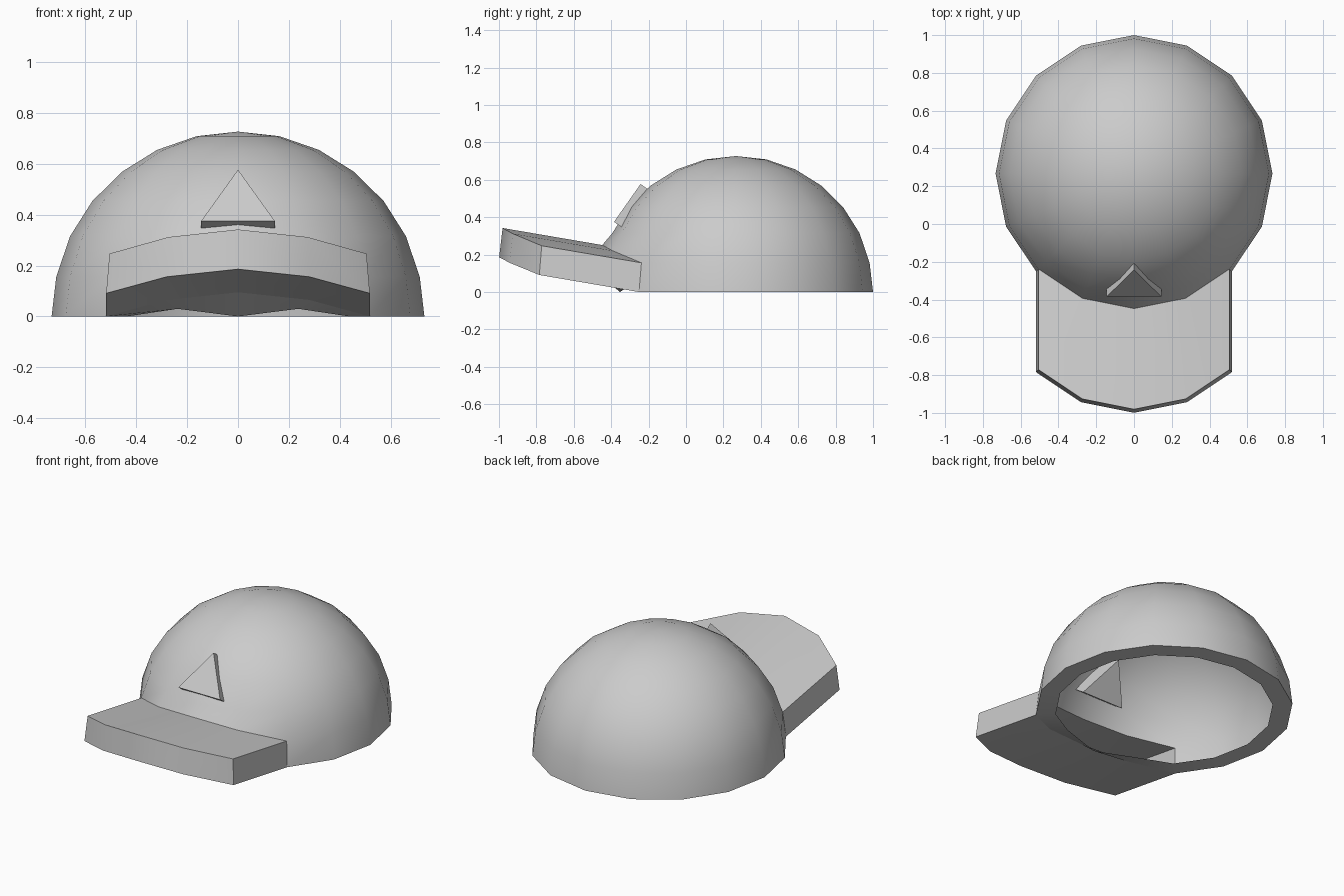
import bpy, bmesh
from math import sin, cos, pi

if "Cube" in bpy.data.objects:
    bpy.data.objects.remove(bpy.data.objects["Cube"])

SIDES, RINGS = 16, 7
R_OUT, R_IN, CY, HEIGHT = 0.733, 0.62, 0.267, 0.727
ARCH = {0: 0.095, 1: 0.065, 15: 0.065}   # lift of the front rim above the brim
RIM_Z = {1: 0.03, 15: 0.03}              # lift of the rim's inner edge


def shell_point(ring, k):
    """Point on the dome; k = 0 is the front, counted towards +x."""
    lat, lon = ring * pi / 2 / RINGS, k * 2 * pi / SIDES
    lift = ARCH.get(k % SIDES, 0) if ring < 2 else 0
    r = R_OUT * cos(lat)
    z = 0.156 if ring == 1 else HEIGHT * sin(lat)
    return (r * sin(lon), CY - r * cos(lon), z + lift)


def finish(name, bm, smooth):
    bmesh.ops.recalc_face_normals(bm, faces=bm.faces)
    mesh = bpy.data.meshes.new(name)
    bm.to_mesh(mesh)
    bm.free()
    obj = bpy.data.objects.new(name, mesh)
    bpy.context.collection.objects.link(obj)
    if smooth:
        bpy.ops.object.select_all(action='DESELECT')
        bpy.context.view_layer.objects.active = obj
        obj.select_set(True)
        bpy.ops.object.shade_smooth_by_angle(angle=pi / 5)
    return obj


# Thin dome shell, open where the brim joins
bm = bmesh.new()
rows = [[bm.verts.new(shell_point(j, k)) for k in range(SIDES)] for j in range(RINGS)]
pole = bm.verts.new((0, CY, HEIGHT))
for k in range(SIDES):
    n = (k + 1) % SIDES
    for j in range(RINGS - 1):
        if j == 0 and k in (14, 15, 0, 1):
            continue
        bm.faces.new((rows[j][k], rows[j][n], rows[j + 1][n], rows[j + 1][k]))
    bm.faces.new((rows[-1][k], rows[-1][n], pole))

# Flat rim turned inwards along the bottom edge
inner = []
for k in range(SIDES):
    a = k * 2 * pi / SIDES
    inner.append(bm.verts.new((R_IN * sin(a), CY - R_IN * cos(a), RIM_Z.get(k, 0))))
for k in range(SIDES):
    n = (k + 1) % SIDES
    bm.faces.new((rows[0][k], inner[k], inner[n], rows[0][n]))
finish("dome", bm, True)

# Arched brim: the front strip of the dome pushed forward, open at the back
bm = bmesh.new()
push = lambda p: (p[0], p[1] - 0.533, p[2] + 0.091)
columns = []
for k in range(-2, 3):
    low, high = shell_point(0, k), shell_point(1, k)
    columns.append([bm.verts.new(p) for p in (high, push(high), push(low), low)])
for a, b in zip(columns, columns[1:]):
    for i in range(3):
        bm.faces.new((a[i], a[i + 1], b[i + 1], b[i]))
bm.faces.new(columns[0])
bm.faces.new(columns[-1])
finish("brim", bm, True)

# Triangular badge passing through the front wall
bm = bmesh.new()
front = [bm.verts.new(p) for p in
         ((-0.145, -0.385, 0.375), (0.145, -0.385, 0.375), (0, -0.243, 0.577))]
back = [bm.verts.new((v.co.x, v.co.y + 0.108, v.co.z - 0.075)) for v in front]
bm.faces.new(front)
bm.faces.new(back[::-1])
for i in range(3):
    m = (i + 1) % 3
    bm.faces.new((front[i], back[i], back[m], front[m]))
finish("front_badge", bm, False)
